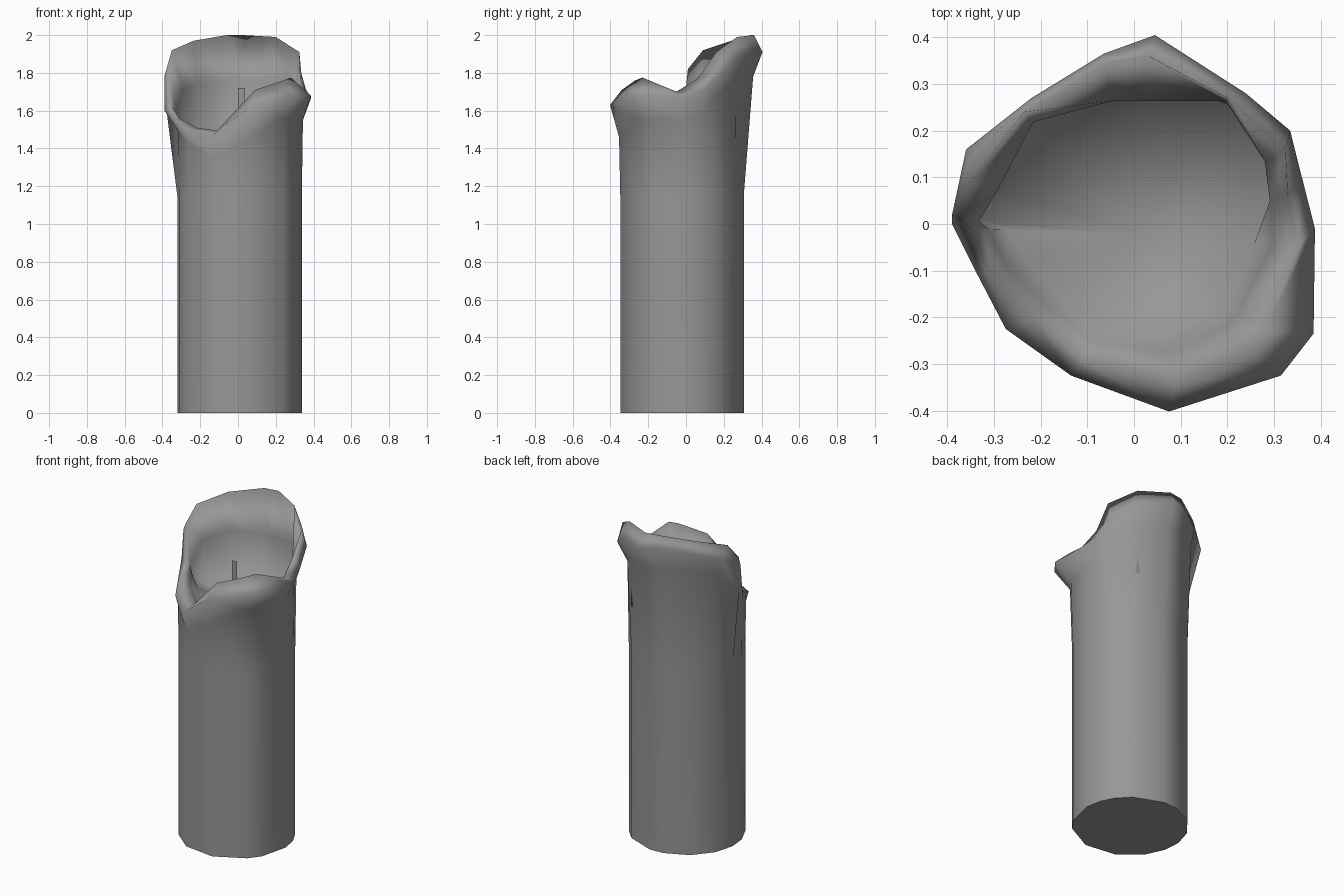
import bpy, bmesh, math
from mathutils import Vector

if "Cube" in bpy.data.objects:
    bpy.data.objects.remove(bpy.data.objects["Cube"])

# Melted rim, clockwise from the back: outer bulge xyz, top edge xyz
RIM = [
    (.045, .405, 1.91, .03, .36, 2.0),
    (.24, .28, 1.88, .20, .27, 1.99),
    (.335, .20, 1.80, .325, .16, 1.91),
    (.36, .10, 1.71, .33, .06, 1.77),
    (.388, -.01, 1.67, .35, -.05, 1.70),
    (.385, -.235, 1.68, .28, -.23, 1.775),
    (.315, -.325, 1.68, .24, -.27, 1.76),
    (.075, -.402, 1.63, .09, -.34, 1.71),
    (-.135, -.325, 1.47, -.11, -.29, 1.495),
    (-.275, -.225, 1.49, -.22, -.20, 1.51),
    (-.335, -.11, 1.54, -.31, -.10, 1.56),
    (-.39, .0, 1.60, -.35, -.01, 1.62),
    (-.39, .02, 1.78, -.37, .01, 1.82),
    (-.36, .16, 1.86, -.35, .09, 1.92),
    (-.22, .27, 1.90, -.235, .24, 1.97),
    (-.065, .365, 1.93, -.06, .345, 2.0),
]
# How far out the inner wall crease sits, as a share of the top edge
CREASE = [.75, .98, .86, .88, .85, .8, .8, .8, .85, .85, .88, .9, .9, .84, .92, .78]
CENTRE = Vector((.008, -.023, 0))
FLOOR = 1.46


def add_object(bm, name, material):
    bmesh.ops.recalc_face_normals(bm, faces=bm.faces)
    mesh = bpy.data.meshes.new(name)
    bm.to_mesh(mesh)
    bm.free()
    mesh.materials.append(material)
    ob = bpy.data.objects.new(name, mesh)
    bpy.context.collection.objects.link(ob)


# Wax body: one column of points per rim sample, from base to pool
def column(row, crease, i):
    bulge, top = Vector(row[:3]), Vector(row[3:])
    a = math.atan2(bulge.y - CENTRE.y, bulge.x - CENTRE.x)
    side = CENTRE + Vector((math.cos(a), math.sin(a), 0)) * .33
    back = bulge.y > .22
    t = .5 if back else .12
    drop = {7: .17, 9: .06, 10: .05, 11: .05}.get(i, .12)
    neck = side.lerp(bulge, t)
    neck.z = min(bulge.z - drop, 1.78)
    if i == 12:                       # step where the high wall begins
        neck = side.lerp(bulge, .85)
        neck.z = 1.61

    def inside(s, z):
        p = CENTRE.lerp(top, s)
        p.z = z
        return p
    depth = .35 if i == 12 else .55
    foot = crease if bulge.y > 0.01 else crease - .12
    return [side, side + Vector((0, 0, 1.15)), neck, bulge, top,
            inside(crease, FLOOR + depth * (top.z - FLOOR)),
            inside(foot, FLOOR)]


grey = bpy.data.materials.new("wax_grey")
grey.diffuse_color = (.31, .31, .31, 1)
grey.use_nodes = True
grey.node_tree.nodes["Principled BSDF"].inputs["Base Color"].default_value = grey.diffuse_color

bm = bmesh.new()
cols = [[bm.verts.new(p) for p in column(r, c, i)]
        for i, (r, c) in enumerate(zip(RIM, CREASE))]
pool = bm.verts.new((CENTRE.x, CENTRE.y, FLOOR - .02))
for i, c in enumerate(cols):
    d = cols[(i + 1) % len(cols)]
    for k in range(len(c) - 1):
        bm.faces.new((c[k], d[k], d[k + 1], c[k + 1]))
    bm.faces.new((c[-1], d[-1], pool))
for f in bm.faces:
    f.smooth = True
bm.faces.new([c[0] for c in cols])    # flat base
add_object(bm, "candle_wax", grey)

# Wick: paper-thin upright strip standing in the pool
bm = bmesh.new()
bm.faces.new([bm.verts.new((x, -.06, z)) for x, z in
              ((0, 1.44), (.036, 1.44), (.036, 1.72), (0, 1.72))])
add_object(bm, "wick", grey)
